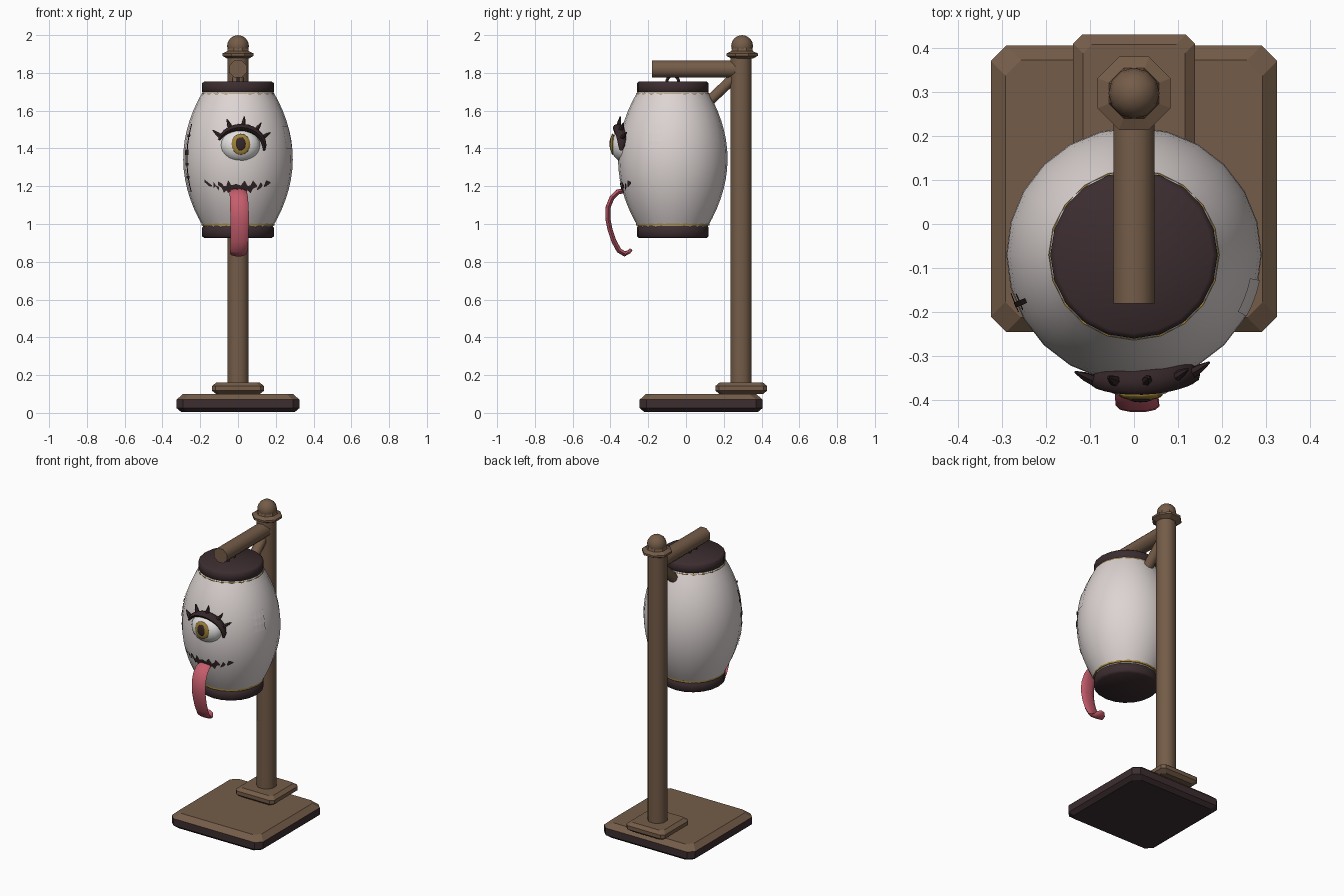
import bpy, bmesh, math
from mathutils import Vector

if "Cube" in bpy.data.objects:
    bpy.data.objects.remove(bpy.data.objects["Cube"])

def material(name, rgb):
    m = bpy.data.materials.new(name)
    m.diffuse_color = (*rgb, 1)
    m.use_nodes = True
    m.node_tree.nodes["Principled BSDF"].inputs["Base Color"].default_value = m.diffuse_color
    return m

WOOD = material("brown wood", (0.175, 0.107, 0.065))
DARK = material("dark wood", (0.045, 0.026, 0.029))
PALE = material("pale shell", (0.72, 0.66, 0.65))
GOLD = material("gold", (0.36, 0.23, 0.04))
WHITE = material("eye white", (0.78, 0.77, 0.76))
INK = material("lash dark", (0.035, 0.019, 0.021))
PINK = material("tongue pink", (0.56, 0.11, 0.15))

CY = -0.07          # barrel axis in y
MID = 1.345         # height of the widest part


def finish(name, bm, mats, smooth=None):
    me = bpy.data.meshes.new(name)
    bm.to_mesh(me)
    bm.free()
    ob = bpy.data.objects.new(name, me)
    bpy.context.collection.objects.link(ob)
    for m in mats if isinstance(mats, list) else [mats]:
        me.materials.append(m)
    if smooth:
        bpy.ops.object.select_all(action='DESELECT')
        ob.select_set(True)
        bpy.context.view_layer.objects.active = ob
        bpy.ops.object.shade_smooth_by_angle(angle=math.radians(smooth))
    return ob


def loft(name, rings, mats, smooth=None):
    """Skin a list of equal rings and cap both ends."""
    bm = bmesh.new()
    vs = [[bm.verts.new(p) for p in r] for r in rings]
    n = len(vs[0])
    for a, b in zip(vs, vs[1:]):
        for i in range(n):
            j = (i + 1) % n
            bm.faces.new((a[i], a[j], b[j], b[i]))
    bm.faces.new(vs[0][::-1])
    bm.faces.new(vs[-1])
    bmesh.ops.recalc_face_normals(bm, faces=bm.faces)
    return finish(name, bm, mats, smooth)


def lathe(name, profile, y, sides, mat, smooth=None, turn=0.0):
    return loft(name, [[(r * math.cos(turn + math.tau * i / sides),
                         y + r * math.sin(turn + math.tau * i / sides), z)
                        for i in range(sides)] for r, z in profile], mat, smooth)


def slab(name, x, y0, y1, corner, levels, mats):
    """Box with cut corners; levels are (inset, z)."""
    rings = []
    for d, z in levels:
        X, a, b, c = x - d, y0 + d, y1 - d, corner
        rings.append([(X - c, a, z), (X, a + c, z), (X, b - c, z), (X - c, b, z),
                      (c - X, b, z), (-X, b - c, z), (-X, a + c, z), (c - X, a, z)])
    return loft(name, rings, mats)


def sweep(name, pts, sizes, mat, sides=8, smooth=50, turn=0.0, side=None):
    """Tube through pts; sizes are (half width, half thickness)."""
    pts = [Vector(p) for p in pts]
    rings = []
    for i, p in enumerate(pts):
        t = (pts[min(i + 1, len(pts) - 1)] - pts[max(i - 1, 0)]).normalized()
        u = Vector(side) if side else t.orthogonal()
        u = (u - t * u.dot(t)).normalized()
        v = t.cross(u)
        w, h = sizes[i]
        rings.append([p + u * w * math.cos(turn + math.tau * k / sides)
                      + v * h * math.sin(turn + math.tau * k / sides) for k in range(sides)])
    return loft(name, rings, mat, smooth)


def ball(name, loc, size, mat, u=16, v=10):
    bm = bmesh.new()
    bmesh.ops.create_uvsphere(bm, u_segments=u, v_segments=v, radius=1)
    for p in bm.verts:
        p.co = Vector((p.co[i] * size[i] + loc[i] for i in range(3)))
    return finish(name, bm, mat, 60)


def radius(z):
    return 0.29 - 0.1 * ((z - MID) / 0.35) ** 2


def on_shell(x, z, off=0.004):
    """Point on the front of the barrel."""
    return Vector((x, CY - math.sqrt(radius(z) ** 2 - x * x) - off, z))


def at_angle(a, z, off=0.004):
    r = radius(z) + off
    return Vector((r * math.cos(a), CY + r * math.sin(a), z))


def plates(name, quads, mat):
    bm = bmesh.new()
    for q in quads:
        f = bm.faces.new([bm.verts.new(p) for p in q])
        f.normal_update()
        c = f.calc_center_median()
        if f.normal.dot(Vector((c.x, c.y - CY, 0))) < 0:
            f.normal_flip()
    return finish(name, bm, mat)


# Stand: base with dark sides and brown top, plinth, post, finial
base = slab("base", 0.325, -0.245, 0.405, 0.035,
            [(0.025, 0.004), (0, 0.025), (0, 0.07), (0.033, 0.1)], [WOOD, DARK])
for f in base.data.polygons:
    f.material_index = 1 if f.center.z < 0.07 else 0
slab("plinth", 0.138, 0.155, 0.43, 0.02,
     [(0.022, 0.1), (0, 0.118), (0, 0.142), (0.022, 0.16)], WOOD)
E = math.pi / 8
K = 1 / math.cos(E)
lathe("post", [(0.056 * K, 0.15), (0.056 * K, 1.89)], 0.291, 8, WOOD, 50, E)
lathe("collar", [(0.06, 1.875), (0.083 * K, 1.89), (0.083 * K, 1.903), (0.062, 1.915), (0.054, 1.94)],
      0.297, 8, WOOD, None, E)
ball("finial", (0, 0.297, 1.942), (0.058, 0.058, 0.058), WOOD, 12, 8)

# Arm, brace and hanging ring
sweep("arm", [(0, -0.18, 1.82), (0, 0.26, 1.82)], [(0.047 * K, 0.045 * K)] * 2, WOOD, 8, 50, E, (1, 0, 0))
sweep("brace", [(0, 0.1, 1.63), (0, 0.27, 1.79)], [(0.032, 0.03)] * 2, WOOD, 8, 50, E, (1, 0, 0))
sweep("hanging_ring", [(0, CY + 0.032 * math.cos(a), 1.75 + 0.036 * math.sin(a))
                       for a in [math.pi * k / 8 for k in range(9)]],
      [(0.009, 0.009)] * 9, DARK, 6, 50, 0, (1, 0, 0))

# Barrel body, end caps and gold rims
zs = [0.98 + 0.72 * k / 14 for k in range(15)]
lathe("barrel", [(radius(z), z) for z in zs], CY, 24, PALE, 50)
for name, z0, z1 in (("top_cap", 1.69, 1.755), ("bottom_cap", 0.925, 0.992)):
    lathe(name, [(0.178, z0), (0.19, z0 + 0.01), (0.19, z1 - 0.01), (0.178, z1)], CY, 20, DARK, 50)
for name, z in (("top_rim", 1.686), ("bottom_rim", 0.997)):
    lathe(name, [(0.194, z - 0.006), (0.194, z + 0.006)], CY, 20, GOLD, 50)

# Eye
ball("eyeball", (0.012, -0.325, 1.415), (0.105, 0.073, 0.088), WHITE, 20, 12)
ball("iris", (0.015, -0.388, 1.422), (0.05, 0.013, 0.056), GOLD, 16, 8)
ball("pupil", (0.015, -0.396, 1.424), (0.029, 0.009, 0.036), INK, 12, 8)

# Eyelid with lashes
def lid_point(deg, grow=0.0, off=0.022):
    a = math.radians(deg)
    return on_shell(0.015 + (0.125 + grow) * math.cos(a), 1.405 + (0.107 + grow) * math.sin(a), off)

angles = [158 - 166 * k / 12 for k in range(13)]
thick = [0.006 + 0.016 * math.sin(math.pi * k / 12) ** 0.6 for k in range(13)]
sweep("eyelid", [lid_point(a) for a in angles], [(t * 1.35, t * 0.85) for t in thick], INK, 8, 50, 0, (0, 1, 0.01))
for i, a in enumerate((148, 115, 84, 52, 27)):
    p, tip = lid_point(a), lid_point(a, 0.05, 0.028)
    tip.z += 0.008
    sweep("eyelash_%d" % (i + 1), [p, (p + tip) / 2, tip], [(0.014, 0.012), (0.011, 0.01), (0.003, 0.003)], INK, 6)

# Jagged mouth: each run is a list of (x, low, high)
runs = [
    [(-0.178, 1.222, 1.236), (-0.15, 1.198, 1.214), (-0.138, 1.2, 1.205)],
    [(-0.13, 1.188, 1.225), (-0.118, 1.2, 1.205), (-0.1, 1.175, 1.195)],
    [(-0.105, 1.205, 1.225), (-0.085, 1.19, 1.215), (-0.075, 1.165, 1.2), (-0.062, 1.178, 1.2),
     (-0.052, 1.165, 1.232), (-0.035, 1.175, 1.205), (-0.01, 1.165, 1.212), (0.015, 1.165, 1.204),
     (0.035, 1.17, 1.23), (0.052, 1.178, 1.2), (0.066, 1.162, 1.205), (0.08, 1.188, 1.23), (0.1, 1.195, 1.205)],
    [(0.1, 1.178, 1.184), (0.12, 1.19, 1.22), (0.13, 1.202, 1.208)],
    [(0.138, 1.195, 1.204), (0.15, 1.2, 1.232), (0.172, 1.216, 1.222)],
]
plates("mouth", [[on_shell(a[0], a[1]), on_shell(b[0], b[1]), on_shell(b[0], b[2]), on_shell(a[0], a[2])]
                 for run in runs for a, b in zip(run, run[1:])], INK)

# Tongue curling out of the mouth
path = [(-0.32, 1.178), (-0.36, 1.17), (-0.392, 1.14), (-0.412, 1.09), (-0.414, 1.03), (-0.402, 0.97),
        (-0.382, 0.91), (-0.355, 0.86), (-0.325, 0.842), (-0.302, 0.852), (-0.292, 0.864)]
wide = [0.04, 0.046, 0.048, 0.049, 0.049, 0.048, 0.047, 0.046, 0.043, 0.034, 0.014]
sweep("tongue", [(0.012 * math.sin(k * 0.35) - 0.003, y, z) for k, (y, z) in enumerate(path)],
      [(w, 0.014 if k < 9 else 0.01) for k, w in enumerate(wide)], PINK, 10, 60, 0, (1, 0, 0))

# Stitched crack on one side, with a wider chip across it
A = math.pi + 0.40
def band(a0, a1, z0, z1, off=0.004):
    return [at_angle(a0, z0, off), at_angle(a1, z0, off), at_angle(a1, z1, off), at_angle(a0, z1, off)]

crack = [band(A - 0.022, A + 0.022, 1.17 + 0.036 * k, 1.206 + 0.036 * k) for k in range(10)]
crack += [band(A - 0.08, A + 0.06, z, z + 0.014) for z in (1.24, 1.31, 1.46)]
crack += [band(A - 0.1, A + 0.06, 1.365, 1.395)]
plates("side_crack", crack, INK)

# Faint raised patch on the other side
plates("side_patch", [band(-0.5 + 0.1 * i, -0.4 + 0.1 * i, 1.4 + 0.04 * k, 1.44 + 0.04 * k)
                      for i in range(3) for k in range(3)], PALE)
